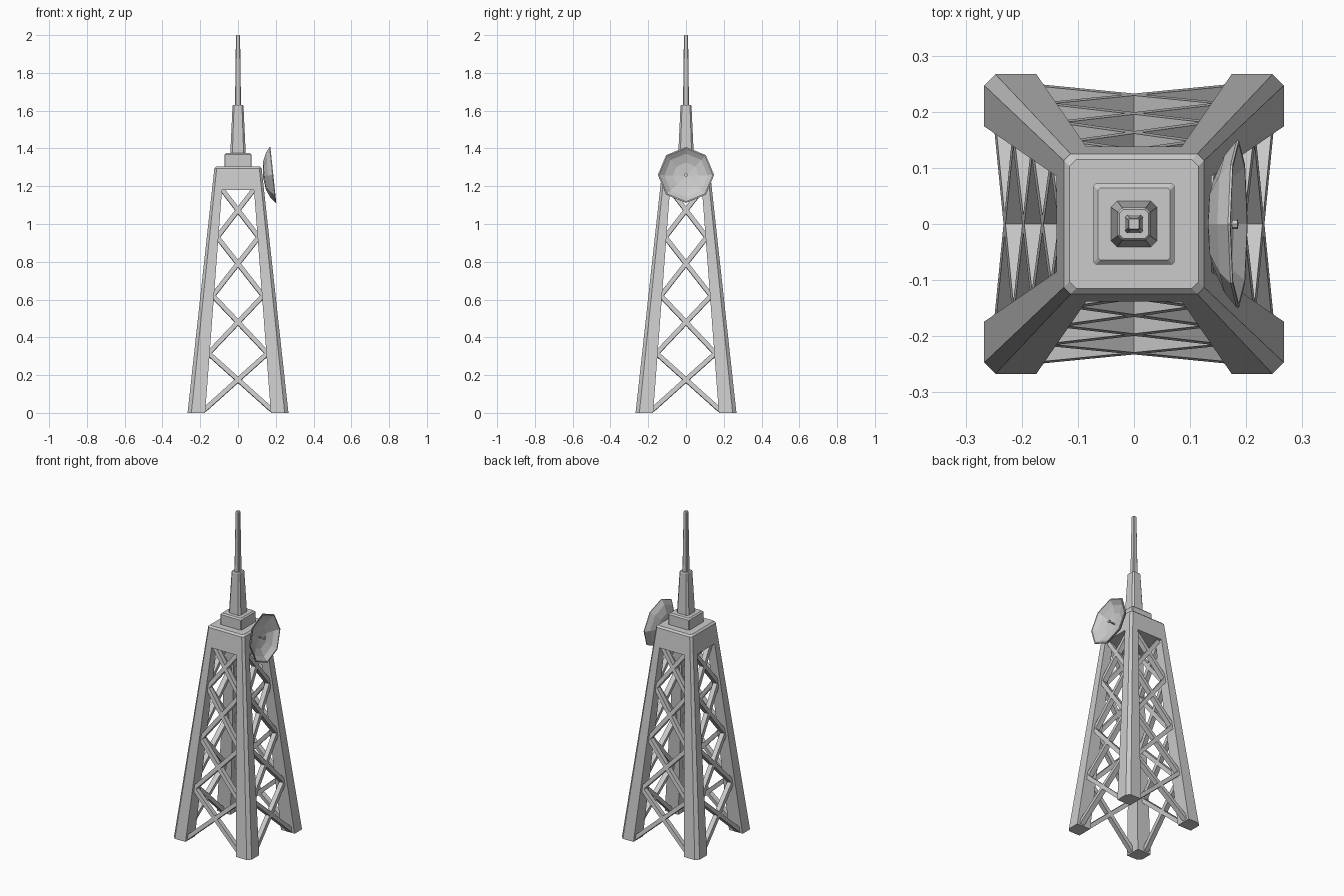
import bpy, bmesh, math
from mathutils import Vector, Matrix

if "Cube" in bpy.data.objects:
    bpy.data.objects.remove(bpy.data.objects["Cube"])


def make(name, rings):
    """Loft equal-sized rings of points and cap both ends."""
    bm = bmesh.new()
    vs = [[bm.verts.new(p) for p in r] for r in rings]
    n = len(rings[0])
    for a, b in zip(vs, vs[1:]):
        for i in range(n):
            j = (i + 1) % n
            bm.faces.new((a[i], a[j], b[j], b[i]))
    bm.faces.new(vs[0][::-1])
    bm.faces.new(vs[-1])
    bmesh.ops.recalc_face_normals(bm, faces=bm.faces)
    me = bpy.data.meshes.new(name)
    bm.to_mesh(me)
    bm.free()
    ob = bpy.data.objects.new(name, me)
    bpy.context.collection.objects.link(ob)
    return ob


def octo(h, c, z):
    """Square of half width h with corners chamfered by c."""
    k = h - c
    return [(h, -k, z), (h, k, z), (k, h, z), (-k, h, z),
            (-h, k, z), (-h, -k, z), (-k, -h, z), (k, -h, z)]


def outer(z):
    return 0.267 - 0.1095 * z


def inner(z):
    return 0.174 - 0.0755 * z


def chamfer(z):
    return 0.02 - 0.006 * z


# Four tapering legs with a chamfered outer corner
for sx in (-1, 1):
    for sy in (-1, 1):
        rings = []
        for z in (0, 1.18):
            o, i, c = outer(z), inner(z), chamfer(z)
            pts = [(i, i), (o, i), (o, o - c), (o - c, o), (i, o)]
            rings.append([(sx * x, sy * y, z) for x, y in pts])
        make("leg", rings)

# Cross braces on each face
levels = [0.015, 0.315, 0.62, 0.93, 1.19]
for face in range(4):
    rot = Matrix.Rotation(face * math.pi / 2, 3, 'Z')
    for z0, z1 in zip(levels, levels[1:]):
        for s in (-1, 1):
            ends = [Vector((k * s * (inner(z) + 0.006), -outer(z) + 0.032, z))
                    for k, z in ((-1, z0), (1, z1))]
            d = (ends[1] - ends[0]).normalized()
            nrm = Vector((0, -1, 0.11))
            nrm = (nrm - d * nrm.dot(d)).normalized()
            u = d.cross(nrm) * 0.012
            v = nrm * 0.015
            make("cross_brace", [[rot @ (p + q) for q in (u + v, v - u, -u - v, u - v)]
                                 for p in ends])

# Cap joining the legs
make("tower_cap", [octo(outer(1.18), chamfer(1.18), 1.18),
                   octo(outer(1.295), chamfer(1.295), 1.295),
                   octo(0.115, 0.012, 1.305)])

# Pedestal and two-stage mast
make("pedestal", [octo(0.072, 0.004, 1.30), octo(0.072, 0.004, 1.367),
                  octo(0.064, 0.004, 1.375)])
make("lower_mast", [octo(0.041, 0.011, 1.37), octo(0.029, 0.008, 1.625),
                    octo(0.026, 0.007, 1.63)])
make("antenna", [octo(0.016, 0.004, 1.62), octo(0.011, 0.003, 1.996),
                 octo(0.009, 0.002, 2.0)])

# Eight-sided dish, facing +x and tilted slightly up
place = Matrix.Translation((0.187, 0, 1.26)) @ Matrix.Rotation(math.radians(-6), 4, 'Y')


def disc(r, x, n=8):
    return [place @ Vector((x, r * math.sin(2 * math.pi * i / n),
                            r * math.cos(2 * math.pi * i / n))) for i in range(n)]


profile = [(0.012, -0.055), (0.075, -0.047), (0.122, -0.026), (0.149, -0.004),
           (0.149, 0.0), (0.142, 0.0), (0.115, -0.021), (0.07, -0.038), (0.012, -0.045)]
make("dish", [disc(r, x) for r, x in profile])
make("dish_feed", [disc(0.004, -0.048), disc(0.004, -0.012), disc(0.009, -0.012),
                   disc(0.009, -0.002)])
